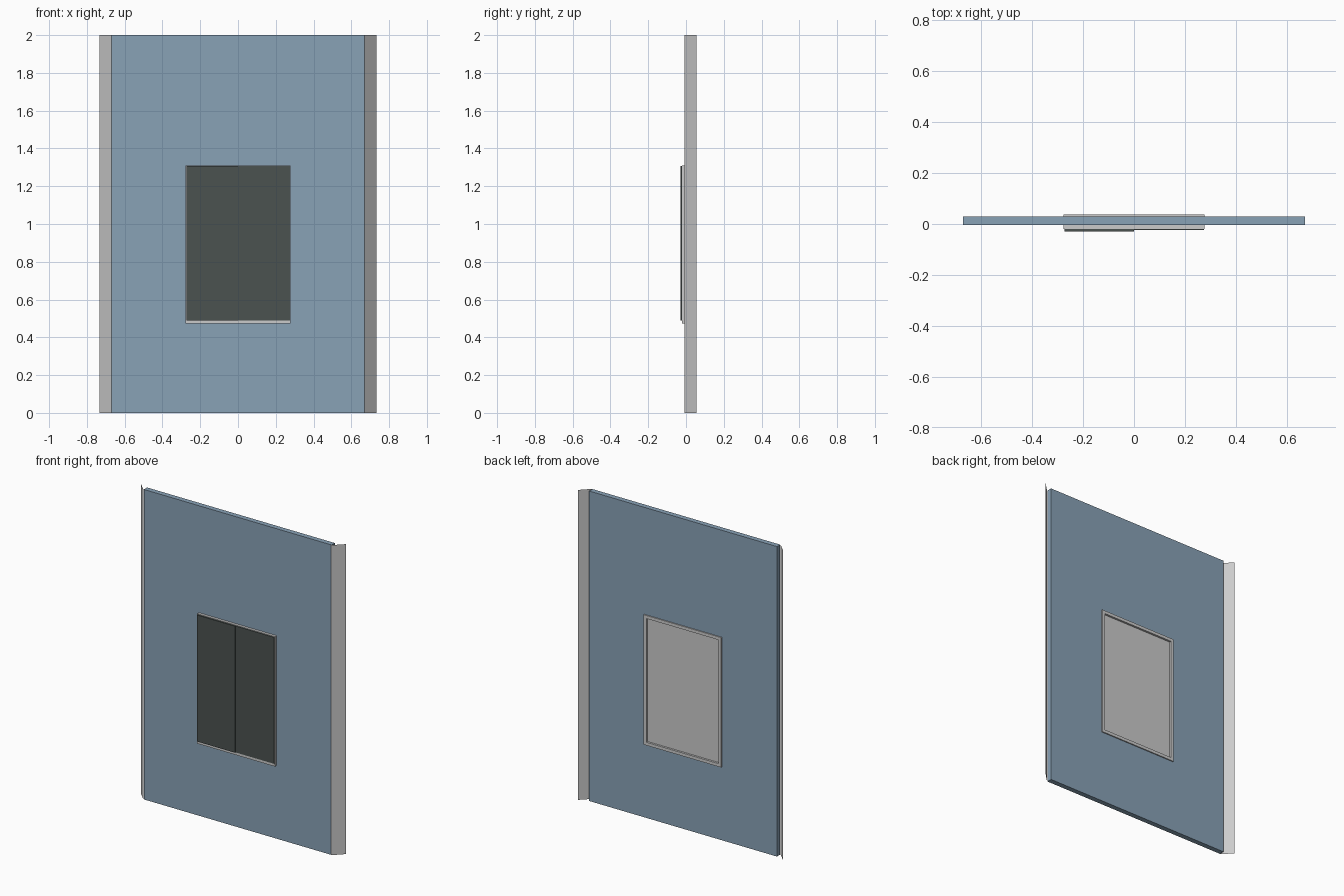
import bpy, bmesh

if "Cube" in bpy.data.objects:
    bpy.data.objects.remove(bpy.data.objects["Cube"])


def material(name, rgb):
    m = bpy.data.materials.new(name)
    m.diffuse_color = (*rgb, 1)
    m.use_nodes = True
    m.node_tree.nodes["Principled BSDF"].inputs["Base Color"].default_value = m.diffuse_color
    return m


def mesh_object(name, bm, mat=None):
    me = bpy.data.meshes.new(name)
    bmesh.ops.recalc_face_normals(bm, faces=bm.faces)
    bm.to_mesh(me)
    bm.free()
    ob = bpy.data.objects.new(name, me)
    bpy.context.collection.objects.link(ob)
    if mat:
        me.materials.append(mat)
    return ob


def box(name, x, y, z, mat=None):
    bm = bmesh.new()
    bmesh.ops.create_cube(bm, size=1)
    for v in bm.verts:
        v.co = [a[0] if c < 0 else a[1] for a, c in zip((x, y, z), v.co)]
    return mesh_object(name, bm, mat)


def ring(name, outer, inner, y, mat=None):
    # rectangular surround: outer and inner are (x0, x1, z0, z1)
    bm = bmesh.new()
    loops = []
    for r, yy in ((outer, y[0]), (outer, y[1]), (inner, y[1]), (inner, y[0])):
        pts = ((r[0], r[2]), (r[1], r[2]), (r[1], r[3]), (r[0], r[3]))
        loops.append([bm.verts.new((px, yy, pz)) for px, pz in pts])
    for k in range(4):
        a, b = loops[k], loops[(k + 1) % 4]
        for i in range(4):
            j = (i + 1) % 4
            bm.faces.new((a[i], a[j], b[j], b[i]))
    return mesh_object(name, bm, mat)


blue = material("blue_panel", (0.25, 0.36, 0.47))
dark = material("dark_pane", (0.07, 0.085, 0.08))

# main wall with window opening
opening = (-0.265, 0.265, 0.485, 1.295)
ring("wall_panel", (-0.67, 0.67, 0, 2), opening, (-0.003, 0.03), blue)

# angled side flanges (thin sheets)
for side, label in ((-1, "left"), (1, "right")):
    bm = bmesh.new()
    a, b = (0.67 * side, -0.007), (0.733 * side, 0.056)
    bm.faces.new([bm.verts.new(p) for p in
                  ((*a, 0), (*b, 0), (*b, 2), (*a, 2))])
    mesh_object(label + "_flange", bm)

# window frame through the wall, back board and two dark front leaves
ring("window_frame", (-0.277, 0.277, 0.472, 1.31),
     (-0.257, 0.257, 0.492, 1.29), (-0.02, 0.037))
box("window_back", (-0.257, 0.257), (0.015, 0.024), (0.492, 1.29))
box("left_leaf", (-0.272, 0), (-0.029, -0.02), (0.49, 1.306), dark)
box("right_leaf", (0, 0.275), (-0.024, -0.02), (0.49, 1.306), dark)
